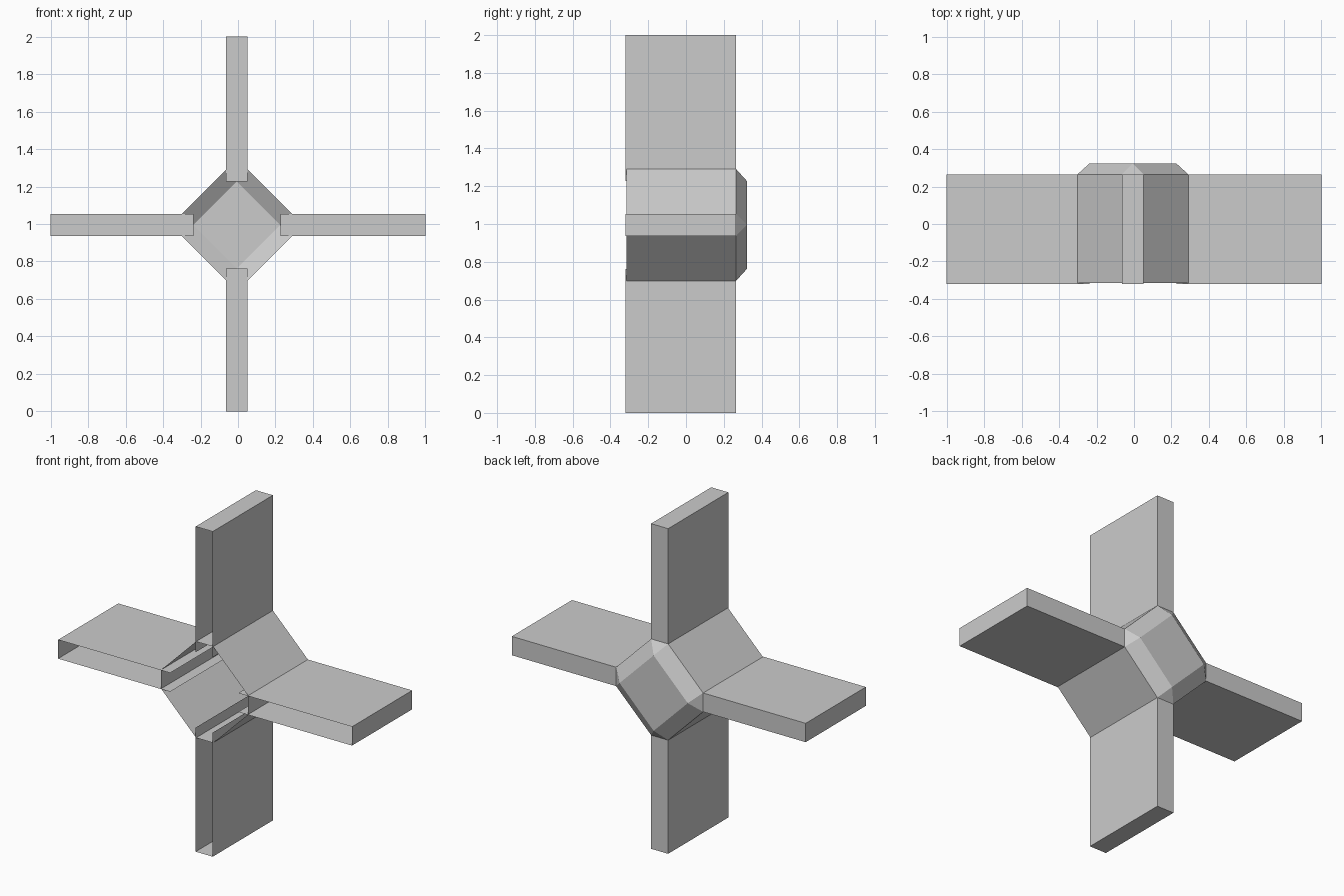
import bpy, bmesh, math
from mathutils import Matrix, Vector

if "Cube" in bpy.data.objects:
    bpy.data.objects.remove(bpy.data.objects["Cube"])

CX, CZ = -0.006, 0.995        # hub axis
FRONT, BACK, TIP = -0.32, 0.265, 0.323
HALF, OUTER, INNER = 0.058, 0.296, 0.232


def finish(bm, name):
    mesh = bpy.data.meshes.new(name)
    bm.to_mesh(mesh)
    bm.free()
    obj = bpy.data.objects.new(name, mesh)
    bpy.context.collection.objects.link(obj)
    return obj


def arm(name, angle, reach):
    # flat blade, a box shell open at the front and where it enters the hub
    bm = bmesh.new()
    bmesh.ops.create_cube(bm, size=1)
    opened = [f for f in bm.faces if f.normal.y < -0.9 or f.normal.x < -0.9]
    bmesh.ops.delete(bm, geom=opened, context='FACES')
    bmesh.ops.scale(bm, vec=(reach - INNER, BACK - FRONT, 2 * HALF), verts=bm.verts)
    bmesh.ops.translate(bm, vec=((reach + INNER) / 2, (BACK + FRONT) / 2, 0), verts=bm.verts)
    place = Matrix.Translation((CX, 0, CZ)) @ Matrix.Rotation(-angle, 4, 'Y')
    bmesh.ops.transform(bm, matrix=place, verts=bm.verts)
    finish(bm, name)


for i, (name, reach) in enumerate([("right_arm", 1 - CX), ("top_arm", 2 - CZ),
                                   ("left_arm", 1 + CX), ("bottom_arm", CZ)]):
    arm(name, i * math.pi / 2, reach)

# hub: eight-sided tube, open at the front, tapering to a diamond at the back
bm = bmesh.new()
front, back, tips = [], [], []
for i in range(4):
    turn = Matrix.Rotation(-i * math.pi / 2, 3, 'Y')
    for side in (-HALF, HALF):
        front.append(bm.verts.new(turn @ Vector((OUTER, FRONT + 0.004, side))))
        back.append(bm.verts.new(turn @ Vector((OUTER, BACK, side))))
    tips.append(bm.verts.new(turn @ Vector((INNER, TIP, 0))))
for i in range(8):
    j = (i + 1) % 8
    bm.faces.new((front[i], front[j], back[j], back[i]))
for i in range(4):
    j = (i + 1) % 4
    bm.faces.new((back[2 * i], back[2 * i + 1], tips[i]))
    bm.faces.new((back[2 * i + 1], back[2 * j], tips[j], tips[i]))
cap = bm.faces.new(tips)
bmesh.ops.recalc_face_normals(bm, faces=bm.faces)
cap.normal_update()
if cap.normal.y < 0:
    bmesh.ops.reverse_faces(bm, faces=bm.faces)
bmesh.ops.translate(bm, vec=(CX, 0, CZ), verts=bm.verts)
finish(bm, "hub")
